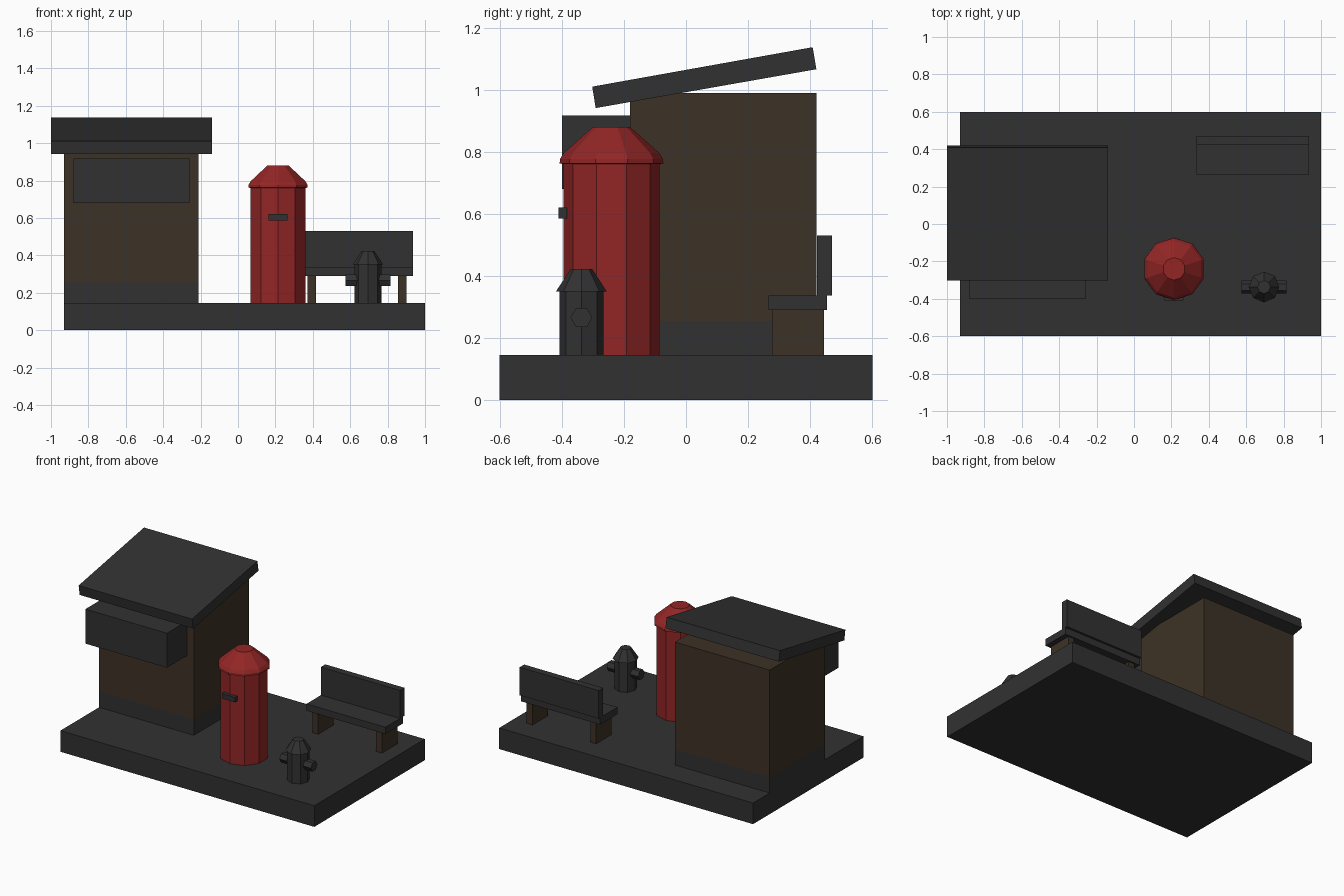
import bpy, bmesh, math
from mathutils import Matrix

if "Cube" in bpy.data.objects:
    bpy.data.objects.remove(bpy.data.objects["Cube"])


def material(name, rgb):
    m = bpy.data.materials.new(name)
    m.diffuse_color = (*rgb, 1)
    m.use_nodes = True
    m.node_tree.nodes["Principled BSDF"].inputs["Base Color"].default_value = m.diffuse_color
    return m


GREY = material("dark grey", (0.031, 0.031, 0.031))
BROWN = material("dark brown", (0.046, 0.031, 0.019))
RED = material("post red", (0.29, 0.019, 0.019))


def finish(name, bm, mat):
    bmesh.ops.recalc_face_normals(bm, faces=bm.faces)
    me = bpy.data.meshes.new(name)
    bm.to_mesh(me)
    bm.free()
    me.materials.append(mat)
    ob = bpy.data.objects.new(name, me)
    bpy.context.collection.objects.link(ob)
    return ob


def box(name, x, y, z, mat):
    """Box from (min, max) ranges on each axis."""
    bm = bmesh.new()
    bmesh.ops.create_cube(bm, size=1)
    for v in bm.verts:
        v.co = [r[0] if c < 0 else r[1] for c, r in zip(v.co, (x, y, z))]
    return finish(name, bm, mat)


def lathe(name, centre, profile, sides, mat, matrix=Matrix()):
    """Faceted turned shape from (radius, height) points, one corner facing -y."""
    bm = bmesh.new()
    rings = []
    for r, h in profile:
        angles = [2 * math.pi * i / sides - math.pi / 2 for i in range(sides)]
        rings.append([bm.verts.new((r * math.cos(a), r * math.sin(a), h)) for a in angles])
    for lo, hi in zip(rings, rings[1:]):
        for i in range(sides):
            j = (i + 1) % sides
            bm.faces.new((lo[i], lo[j], hi[j], hi[i]))
    bm.faces.new(rings[0])
    bm.faces.new(rings[-1])
    bm.transform(Matrix.Translation(centre) @ matrix)
    return finish(name, bm, mat)


def extrude_x(name, x, yz, mat):
    """Side profile in y, z extruded along x."""
    bm = bmesh.new()
    a, b = [[bm.verts.new((px, *p)) for p in yz] for px in x]
    bm.faces.new(a)
    bm.faces.new(b)
    for i in range(len(yz)):
        j = (i + 1) % len(yz)
        bm.faces.new((a[i], a[j], b[j], b[i]))
    return finish(name, bm, mat)


# Pavement
G = 0.145
box("pavement", (-0.93, 1.0), (-0.6, 0.6), (0, G), GREY)

# Kiosk
KX, KY = (-0.93, -0.21), (-0.18, 0.42)
box("kiosk_plinth", KX, KY, (G, 0.255), GREY)
box("kiosk_body", KX, KY, (0.255, 0.99), BROWN)
box("kiosk_canopy", (-0.88, -0.26), (-0.40, -0.18), (0.68, 0.917), GREY)
extrude_x("kiosk_roof", (-1.0, -0.138),
          [(-0.302, 1.01), (-0.291, 0.941), (0.42, 1.066), (0.408, 1.137)], GREY)

# Pillar post box with flared rim and tapered cap
lathe("post_box", (0.214, -0.24, 0),
      [(0.154, G), (0.154, 0.76), (0.167, 0.763), (0.166, 0.777), (0.153, 0.797), (0.06, 0.88)],
      10, RED)
box("post_slot", (0.164, 0.264), (-0.41, -0.383), (0.586, 0.62), GREY)

# Bench
box("bench_seat", (0.335, 0.935), (0.265, 0.455), (0.29, 0.337), GREY)
box("bench_back", (0.335, 0.935), (0.422, 0.47), (0.337, 0.53), GREY)
for side, x in (("left", 0.371), ("right", 0.855)):
    box("bench_leg_" + side, (x, x + 0.045), (0.277, 0.445), (G, 0.29), BROWN)

# Fire hydrant with a six-sided cross pipe
HX, HY = 0.695, -0.337
lathe("hydrant_body", (HX, HY, 0), [(0.071, G), (0.071, 0.35)], 8, GREY)
lathe("hydrant_cap", (HX, HY, 0), [(0.082, 0.35), (0.035, 0.422)], 8, GREY)
lathe("hydrant_pipe", (HX, HY, 0.266), [(0.035, -0.12), (0.035, 0.12)], 6, GREY,
      Matrix.Rotation(math.pi / 2, 4, "Y"))
